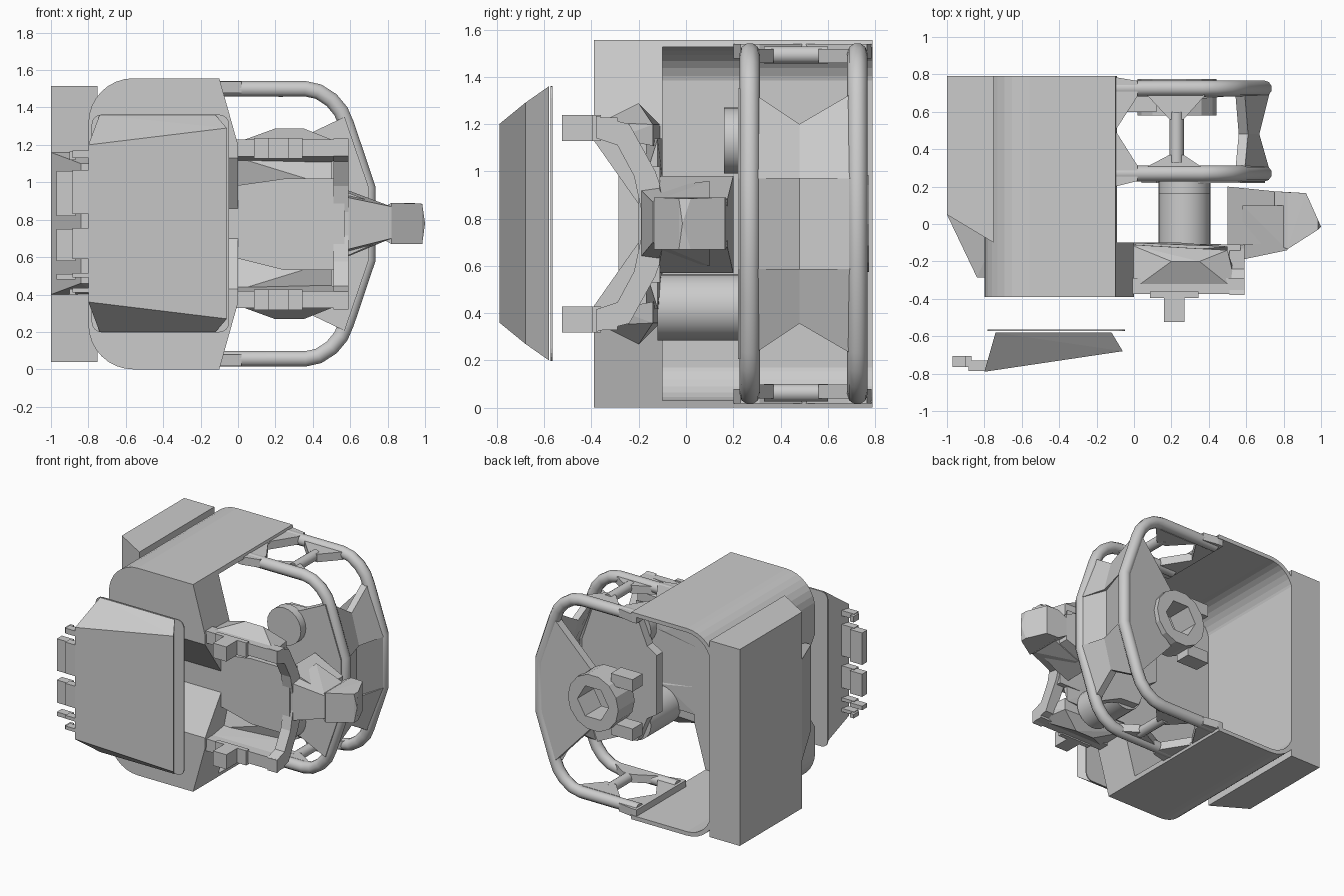
import bpy, bmesh
from math import pi, sin, cos
from mathutils import Vector

if "Cube" in bpy.data.objects:
    bpy.data.objects.remove(bpy.data.objects["Cube"])

MID = 0.778  # height of the top/bottom symmetry plane


def finish(bm, name):
    bmesh.ops.recalc_face_normals(bm, faces=bm.faces)
    me = bpy.data.meshes.new(name)
    bm.to_mesh(me)
    bm.free()
    ob = bpy.data.objects.new(name, me)
    bpy.context.collection.objects.link(ob)
    return ob


def hull(name, pts):
    bm = bmesh.new()
    for p in pts:
        bm.verts.new(p)
    r = bmesh.ops.convex_hull(bm, input=bm.verts[:])
    junk = {v for v in r["geom_interior"] + r["geom_unused"] if isinstance(v, bmesh.types.BMVert)}
    bmesh.ops.delete(bm, geom=list(junk), context='VERTS')
    bmesh.ops.dissolve_limit(bm, angle_limit=0.01, verts=bm.verts[:], edges=bm.edges[:])
    return finish(bm, name)


def box(name, x0, x1, y0, y1, z0, z1):
    return hull(name, [(x, y, z) for x in (x0, x1) for y in (y0, y1) for z in (z0, z1)])


def slab(name, xy, z0, z1):
    return hull(name, [(x, y, z) for x, y in xy for z in (z0, z1)])


def prism(name, pts, d):
    """Extrude a closed 3D polygon along vector d."""
    bm = bmesh.new()
    f = bm.faces.new([bm.verts.new(p) for p in pts])
    r = bmesh.ops.extrude_face_region(bm, geom=[f], use_keep_orig=True)
    bmesh.ops.translate(bm, vec=Vector(d), verts=[v for v in r["geom"] if isinstance(v, bmesh.types.BMVert)])
    return finish(bm, name)


def flip(ps):
    return [(x, y, 2 * MID - z) for x, y, z in ps]


def tube(name, pts, r):
    cu = bpy.data.curves.new(name, 'CURVE')
    cu.dimensions = '3D'
    cu.bevel_depth, cu.bevel_resolution, cu.use_fill_caps = r, 3, True
    s = cu.splines.new('POLY')
    s.points.add(len(pts) - 1)
    for q, p in zip(s.points, pts):
        q.co = (*p, 1)
    ob = bpy.data.objects.new(name, cu)
    bpy.context.collection.objects.link(ob)


def cylinder(name, x, y0, y1, z, r, n=20):
    ring = [(x + r * cos(2 * pi * i / n), y0, z + r * sin(2 * pi * i / n)) for i in range(n)]
    return prism(name, ring, (0, y1 - y0, 0))


def cut(ob, cutter):
    m = ob.modifiers.new("cut", 'BOOLEAN')
    m.operation, m.solver, m.object = 'DIFFERENCE', 'EXACT', cutter
    cutter.hide_render = True
    cutter.hide_viewport = True


def c_profile(x0, z0, z1, r, right, y):
    """Two rounded left corners; right side given from top to bottom."""
    arc = lambda cz, a0: [(x0 + r + r * cos(a0 + pi / 2 * i / 8), y, cz + r * sin(a0 + pi / 2 * i / 8)) for i in range(9)]
    left = arc(z0 + r, pi)[::-1] + arc(z1 - r, pi / 2)[::-1]
    return left + [(x, y, z) for x, z in right]


# Main shell: rounded block, open at the back and right, front folded inward
shell = prism("main_shell", c_profile(-0.8, 0.0, 1.556, 0.24,
              [(-0.1, 1.556), (0, 1.2), (0, 0.356), (-0.1, 0)], -0.39), (0, 1.18, 0))
cut(shell, prism("cavity_cutter", c_profile(-0.76, 0.03, 1.526, 0.2, [(0.5, 1.526), (0.5, 0.03)], -0.1), (0, 1.2, 0)))
cut(shell, prism("fold_cutter", [(-1, -0.45, 1.19), (-1, -0.39, 1.13), (-1, -0.2, 0.86),
                                 (-1, -0.2, 0.70), (-1, -0.39, 0.43), (-1, -0.45, 0.37)], (2, 0, 0)))

# Side box on the left with a protruding wedge
slab("side_box", ((-1, 0.79), (-0.75, 0.79), (-1, 0.05), (-0.75, -0.1)), 0.04, 1.515)
hull("side_wedge", [(x, y, z) for x, y in ((-1, 0.05), (-0.75, -0.09)) for z in (0.4, 1.16)]
     + [(x, -0.285, z) for x in (-0.84, -0.78) for z in (0.46, 1.1)])

# Display panel in front: tapered body, thin backing sheet, edge clips
hull("panel_body", [(-0.8, -0.79, 0.36), (-0.8, -0.79, 1.2), (-0.06, -0.68, 0.27), (-0.06, -0.68, 1.29),
                    (-0.74, -0.58, 0.2), (-0.74, -0.58, 1.36), (-0.12, -0.58, 0.2), (-0.12, -0.58, 1.36)])
sheet = []
for cx, cz, a in ((-0.1, 1.31, 0), (-0.73, 1.31, 1), (-0.73, 0.25, 2), (-0.1, 0.25, 3)):
    sheet += [(cx + 0.052 * cos((a + i / 4) * pi / 2), -0.573, cz + 0.052 * sin((a + i / 4) * pi / 2)) for i in range(5)]
prism("panel_sheet", sheet, (0, 0.008, 0))
for i, (z0, z1) in enumerate(((0.82, 1.06), (0.58, 0.75), (0.48, 0.51), (1.12, 1.165), (0.4, 0.43))):
    box(f"clip_outer_{i}", -0.97 if i < 3 else -0.9, -0.87, -0.765, -0.705, z0, z1)
    box(f"clip_inner_{i}", -0.885, -0.78, -0.785, -0.73, z0 + 0.01, z1 + 0.005)

# Cage rings
half = [(-0.12, 1.50), (0.36, 1.50), (0.43, 1.485), (0.50, 1.44), (0.55, 1.38), (0.58, 1.31), (0.695, 0.97)]
for name, y in (("front_ring", 0.27), ("back_ring", 0.725)):
    up = [(x, y, z) for x, z in half]
    tube(name, up + flip(up)[::-1], 0.043)

# Parts mirrored about the middle height
for tag, s in (("upper", 1), ("lower", -1)):
    zc = lambda d: MID + s * d
    side = (lambda ps: ps) if s > 0 else flip

    # Webs tying the rings to the shell and to each other
    slab(tag + "_back_fin", ((-0.14, 0.785), (-0.14, 0.5), (-0.1, 0.785), (-0.1, 0.5), (0.02, 0.765), (0.02, 0.685)), zc(0.7), zc(0.76))
    slab(tag + "_front_fin", ((-0.14, 0.5), (-0.14, 0.2), (-0.1, 0.5), (-0.1, 0.2), (0.02, 0.31), (0.02, 0.23)), zc(0.7), zc(0.76))
    slab(tag + "_back_gusset", ((0.05, 0.71), (0.4, 0.71), (0.19, 0.56), (0.265, 0.56)), zc(0.68), zc(0.74))
    slab(tag + "_front_gusset", ((0.02, 0.28), (0.4, 0.28), (0.19, 0.37), (0.265, 0.37)), zc(0.68), zc(0.74))
    tube(tag + "_crossbar", [(0.228, 0.6, zc(0.715)), (0.228, 0.33, zc(0.715))], 0.038)

    # Creased plates between the rings on the right
    for end, ya, in (("front", 0.27), ("back", 0.72)):
        prism(f"{tag}_{end}_side_plate", side([(0.59, ya, 1.34), (0.73, ya, 0.97), (0.67, 0.48, 0.97), (0.61, 0.48, 1.2)]), (-0.05, 0, 0))

    # Front clamp: arm, pad, knob, faceted shoulder
    box(tag + "_arm", -0.02, 0.59, -0.375, -0.29, zc(0.36), zc(0.45))
    box(tag + "_pad", 0.085, 0.345, -0.395, -0.36, zc(0.35), zc(0.46))
    box(tag + "_knob", 0.16, 0.27, -0.525, -0.38, zc(0.35), zc(0.46))
    hull(tag + "_shoulder", [(-0.02, -0.11, zc(0.42)), (0.5, -0.14, zc(0.42)), (-0.02, -0.36, zc(0.43)), (0.55, -0.36, zc(0.43)),
                             (0.2, -0.2, zc(0.51)), (0.35, -0.2, zc(0.51)), (0.0, -0.11, zc(0.33)), (0.5, -0.14, zc(0.33)),
                             (0.0, -0.3, zc(0.36)), (0.55, -0.3, zc(0.36))])
    hull(tag + "_inner_web", [(-0.02, -0.1, zc(0.36)), (-0.02, -0.17, zc(0.36)), (-0.02, -0.1, zc(0.15)), (0.25, -0.1, zc(0.2)),
                              (0.5, -0.12, zc(0.2)), (0.5, -0.17, zc(0.2)), (0.5, -0.12, zc(0.36))])

# Recessed middle of the right side
for end, ya in (("front", 0.27), ("back", 0.72)):
    prism(end + "_side_center", [(0.73, ya, 0.97), (0.73, ya, 0.585), (0.65, 0.48, 0.585), (0.65, 0.48, 0.97)], (-0.05, 0, 0))

# Frame plate in the front ring
up = [(0.04, 0.22, 1.0), (0.12, 0.22, 1.05), (0.2, 0.22, 1.24), (0.36, 0.22, 1.25), (0.57, 0.22, 1.35), (0.7, 0.22, 0.97)]
prism("front_ring_plate", up + flip(up)[::-1], (0, 0.07, 0))

# Rear hub in the back ring: round socket, webs to the ring, two clips
hub = cylinder("rear_hub", 0.23, 0.58, 0.775, MID, 0.21, 14)
cut(hub, cylinder("hub_cutter", 0.23, 0.5, 0.9, MID, 0.13, 6))
up = [(0.36, 0.67, 0.93), (0.28, 0.67, 1.0), (0.58, 0.7, 1.33), (0.7, 0.7, 0.97)]
prism("rear_web", up + flip(up)[::-1], (0, 0.06, 0))
for n, z in (("upper", 0.92), ("lower", 0.55)):
    box(n + "_hub_clip", -0.06, 0.12, 0.6, 0.72, z, z + 0.09)

# Clamp body continuing the folded shell front
hull("clamp_body", [(-0.03, y, z) for y in (-0.2, -0.1) for z in (0.6, 0.98)]
     + [(x, y, z) for x in (0.25, 0.57) for y in (-0.2, -0.11) for z in (0.53, 1.02)])

# Rollers along y
for n, y0, z in (("lower_roller", -0.12, 0.425), ("upper_roller", 0.16, 1.13)):
    ob = cylinder(n, 0.27, y0, 0.23, z, 0.14, 24)
    for p in ob.data.polygons:
        p.use_smooth = len(p.vertices) == 4

# Curved yoke joining the clamp arms
outer = [(0.51, y, z) for y, z in ((-0.38, 1.235), (-0.24, 1.2), (-0.13, 1.0), (-0.08, 0.86))]
inner = [(0.51, y, z) for y, z in ((-0.19, 0.84), (-0.22, 0.98), (-0.29, 1.11), (-0.38, 1.14))]
prism("yoke", outer + flip(outer)[::-1] + flip(inner[::-1]) + inner, (0.08, 0, 0))

# Nozzle on the right: base, neck, head with pointed tip
hull("nozzle_base", [(0.5, y, z) for y in (-0.12, 0.2) for z in (0.57, 0.98)]
     + [(0.75, y, z) for y in (-0.1, 0.175) for z in (0.68, 0.88)])
hull("nozzle_neck", [(0.58, -0.19, 0.64), (0.58, -0.19, 0.92), (0.58, 0.1, 0.6), (0.58, 0.1, 0.96)]
     + [(0.82, y, z) for y in (-0.14, 0.1) for z in (0.7, 0.87)])
hull("nozzle_head", [(0.75, y, z) for y in (-0.1, 0.175) for z in (0.71, 0.85)]
     + [(0.82, y, z) for y in (-0.135, 0.17) for z in (0.67, 0.89)]
     + [(0.92, 0.165, z) for z in (0.67, 0.89)] + [(0.985, y, z) for y in (-0.03, 0.02) for z in (0.67, 0.885)]
     + [(1.0, -0.015, 0.78)])
